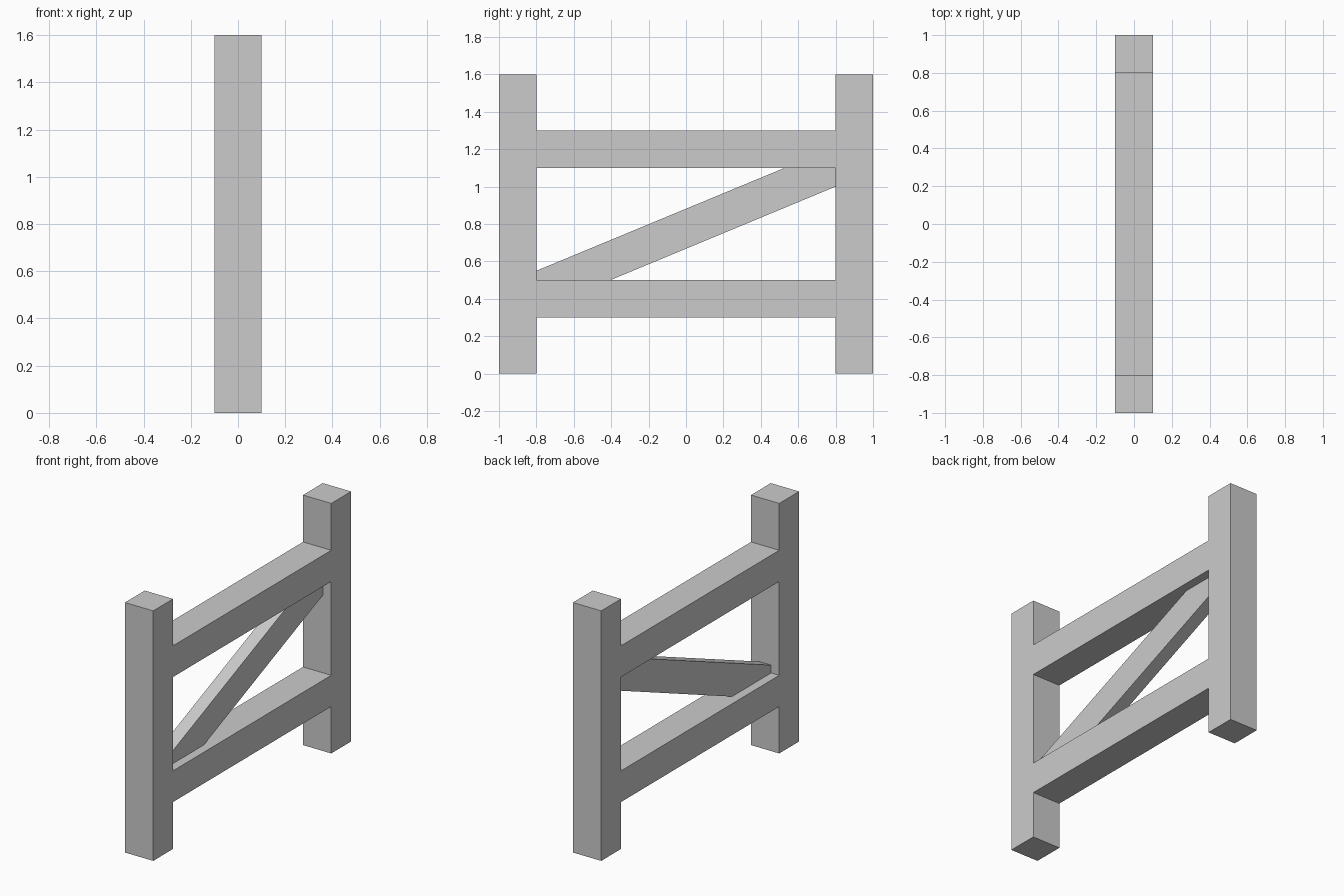
import bpy
import bmesh
from mathutils import Matrix

if "Cube" in bpy.data.objects:
    bpy.data.objects.remove(bpy.data.objects["Cube"])

# Maps profile x -> world y, profile y -> world z, extrusion -> world x
TO_WORLD = Matrix(((0, 0, 1, 0), (1, 0, 0, 0), (0, 1, 0, 0), (0, 0, 0, 1)))


def slab(name, outlines, half_thickness):
    """Extrude closed (y, z) outlines (extra ones become holes) along x."""
    curve = bpy.data.curves.new(name, 'CURVE')
    curve.dimensions = '2D'
    curve.fill_mode = 'BOTH'
    curve.extrude = half_thickness
    for points in outlines:
        spline = curve.splines.new('POLY')
        spline.points.add(len(points) - 1)
        for p, (y, z) in zip(spline.points, points):
            p.co = (y, z, 0, 1)
        spline.use_cyclic_u = True
        spline.use_smooth = False
    temp = bpy.data.objects.new(name + "_curve", curve)
    bpy.context.collection.objects.link(temp)
    deps = bpy.context.evaluated_depsgraph_get()
    mesh = bpy.data.meshes.new_from_object(temp.evaluated_get(deps))
    bpy.data.objects.remove(temp)

    bm = bmesh.new()
    bm.from_mesh(mesh)
    bmesh.ops.transform(bm, matrix=TO_WORLD, verts=bm.verts)
    bmesh.ops.remove_doubles(bm, verts=bm.verts, dist=1e-5)
    bmesh.ops.recalc_face_normals(bm, faces=bm.faces)
    for f in bm.faces:
        f.smooth = False
    bm.to_mesh(mesh)
    bm.free()
    obj = bpy.data.objects.new(name, mesh)
    bpy.context.collection.objects.link(obj)
    return obj


# Posts and rails: one joined frame, right half mirrored to the left
half = [(0, 0.3), (0.8, 0.3), (0.8, 0), (1, 0), (1, 1.6), (0.8, 1.6), (0.8, 1.3), (0, 1.3)]
right = half[1:-1]
outer = right + [(-y, z) for y, z in reversed(right)]
opening = [(-0.8, 0.5), (0.8, 0.5), (0.8, 1.1), (-0.8, 1.1)]
slab("fence_frame", [outer, opening], 0.1)

# Thinner diagonal brace, cut to fit the corners of the opening
brace = [(-0.8, 0.5), (-0.404, 0.5), (0.8, 1.0), (0.8, 1.1), (0.527, 1.1), (-0.8, 0.55)]
slab("diagonal_brace", [brace], 0.043)
